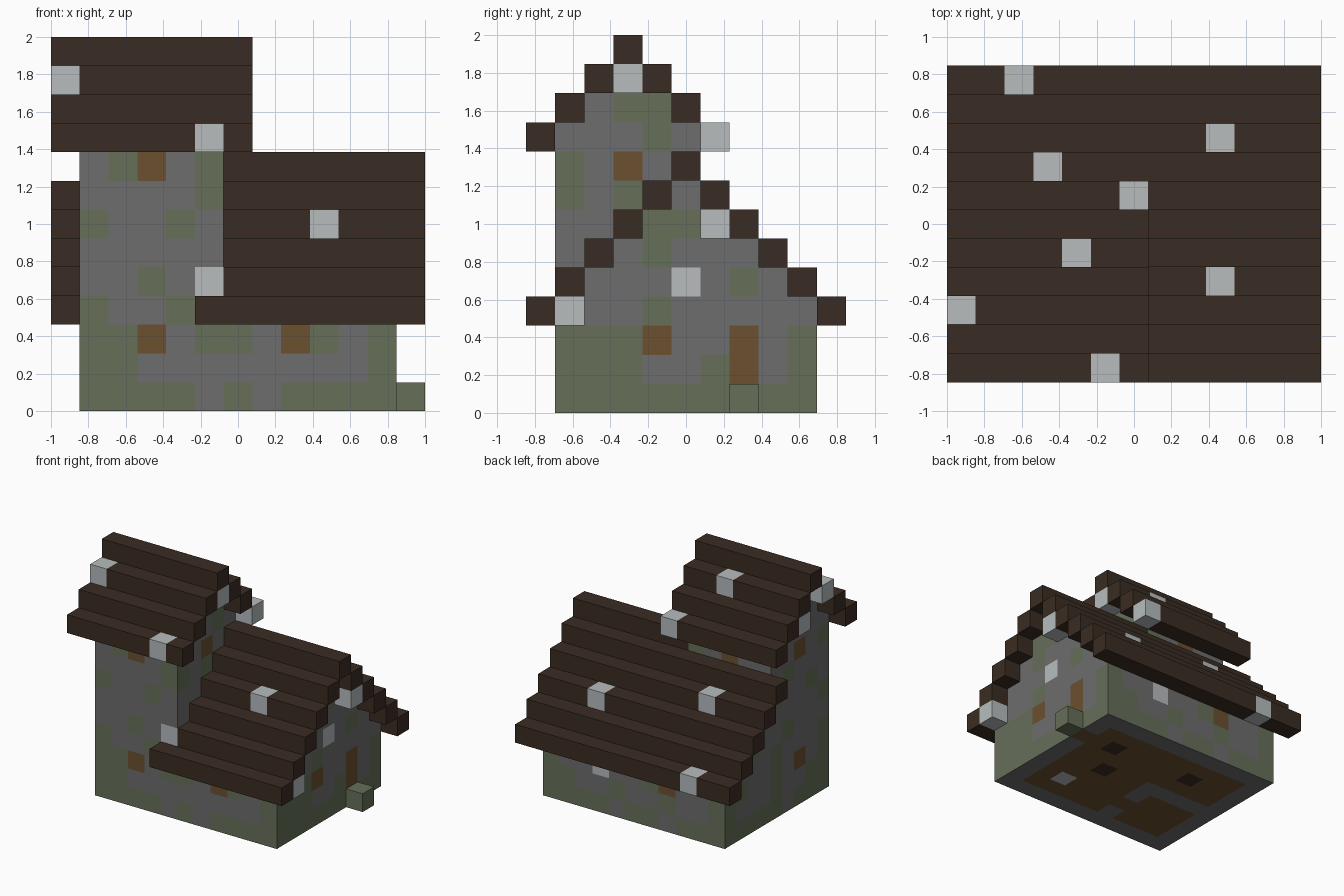
import bpy
import bmesh
from mathutils import Vector

cube = bpy.data.objects.get("Cube")
if cube:
    bpy.data.objects.remove(cube)

U = 2 / 13                                # edge of one building block
ORIGIN = Vector((-6.5, -5.5, 0))


def material(name, srgb):
    lin = [((c / 255 + 0.055) / 1.055) ** 2.4 for c in srgb]
    mat = bpy.data.materials.new(name)
    mat.use_nodes = True
    mat.diffuse_color = (*lin, 1)
    bsdf = mat.node_tree.nodes["Principled BSDF"]
    bsdf.inputs["Base Color"].default_value = (*lin, 1)
    bsdf.inputs["Roughness"].default_value = 0.9
    return mat


MATS = [
    material("grey_stone", (109, 109, 109)),
    material("mossy_stone", (102, 111, 89)),
    material("brown_wood", (107, 80, 48)),
    material("pale_stone", (183, 188, 190)),
    material("dark_roof_timber", (58, 44, 35)),
]
KEYS = ".mwpd"                            # one letter per material, same order

# Surface patterns, top row first, one letter per block
FRONT = [".mw.m", "....m", "m..m.", ".....", "..m.p", "m..m.",
         "mmw.mm.wm.m", "mm........m", "mmmm.m.mmmm"]
RIGHT = ["..mm", "...m", "m.w", "m.m", "...mm", "...m", "....p.m",
         "...m", "mmmw..w.m", "mmm..mw.m", "mmmmmmmmm"]
LEFT = ["...m", "....m", "m.w.", "...m", ".m..m", "m......", "...m..m",
        "m...m....", "m.w.m..mm", "mm..m...m", "mmm.mmmmm"]
BACK = ["..w.m", ".m", "", "", "", "", "m..wm..p..m", "m..m..m..mm",
        "mmm.mm.mmmm"]
FLOOR = ["", ".wwwwwwwww.", ".wwdwwwwdww", ".wwwwwwwww.", ".....wwdww.",
         ".www.wwwww.", ".wwwwwwwpw.", ".www.wwwww.", ""]


def pick(pattern, column, row):
    """Material index at a column and a row counted from the bottom."""
    line = pattern[-1 - row] if 0 <= row < len(pattern) else ""
    return KEYS.index(line[column]) if 0 <= column < len(line) else 0


def wall_paint(cell, axis, sign):
    i, j, k = cell
    if axis == 0:
        return pick(RIGHT if sign > 0 else LEFT, j - 1, k)
    if axis == 1:
        return pick(BACK if sign > 0 else FRONT, i - 1, k)
    if sign < 0 and k == 0:
        return pick(FLOOR, i - 1, j - 1)
    return 0


def build(name, cells, paint):
    """Outer skin of a set of blocks, each face coloured by paint()."""
    bm = bmesh.new()
    for cell in sorted(cells):
        for axis in range(3):
            for sign in (-1, 1):
                near = list(cell)
                near[axis] += sign
                if tuple(near) in cells:
                    continue
                quad = []
                for a, b in ((0, 0), (1, 0), (1, 1), (0, 1)):
                    p = Vector(cell)
                    p[axis] += max(sign, 0)
                    p[(axis + 1) % 3] += a
                    p[(axis + 2) % 3] += b
                    quad.append(bm.verts.new((p + ORIGIN) * U))
                face = bm.faces.new(quad[::sign])
                face.material_index = paint(cell, axis, sign)
    bmesh.ops.remove_doubles(bm, verts=bm.verts, dist=U / 100)
    mesh = bpy.data.meshes.new(name)
    bm.to_mesh(mesh)
    bm.free()
    for mat in MATS:
        mesh.materials.append(mat)
    obj = bpy.data.objects.new(name, mesh)
    bpy.context.collection.objects.link(obj)
    return obj


def gabled(xs, y0, y1, eave):
    """Solid walls with stepped gables that start narrowing above the eave."""
    cells = set()
    k = 0
    while True:
        inset = max(0, k - eave)
        ys = range(y0 + inset, y1 + 1 - inset)
        if not ys:
            return cells
        cells |= {(i, j, k) for i in xs for j in ys}
        k += 1


def stepped_roof(xs, y0, y1, eave):
    """Rows of blocks climbing from both eaves to a ridge."""
    return {(i, j, eave + min(j - y0, y1 - j))
            for i in xs for j in range(y0, y1 + 1)}


def speckled(pale):
    return lambda cell, axis, sign: KEYS.index("p" if cell in pale else "d")


# Walls
tower = gabled(range(1, 6), 1, 5, 9)
hall = gabled(range(1, 12), 1, 9, 3) - tower
build("tower_walls", tower, wall_paint)
build("hall_walls", hall, wall_paint)

# Roofs; the hall roof is cut away where the tower stands
hall_roof = {c for c in stepped_roof(range(13), 0, 10, 3)
             if c[1] > 5 or c[0] > 5 or (c[0] == 5 and c[1] == 0)}
build("hall_roof", hall_roof,
      speckled({(9, 3, 6), (2, 10, 3), (9, 8, 5), (3, 7, 6)}))
build("tower_roof", stepped_roof(range(7), 0, 6, 9),
      speckled({(5, 0, 9), (0, 2, 11), (4, 4, 11), (6, 6, 9)}))

# Pale stones tucked under the gable overhangs
build("gable_stones", {(12, 1, 3), (12, 6, 6), (6, 3, 11), (0, 4, 10)},
      speckled({(12, 1, 3), (12, 6, 6), (6, 3, 11), (0, 4, 10)}))

# Step in front of the side door
build("door_step", {(12, 7, 0)}, lambda *face: KEYS.index("m"))
